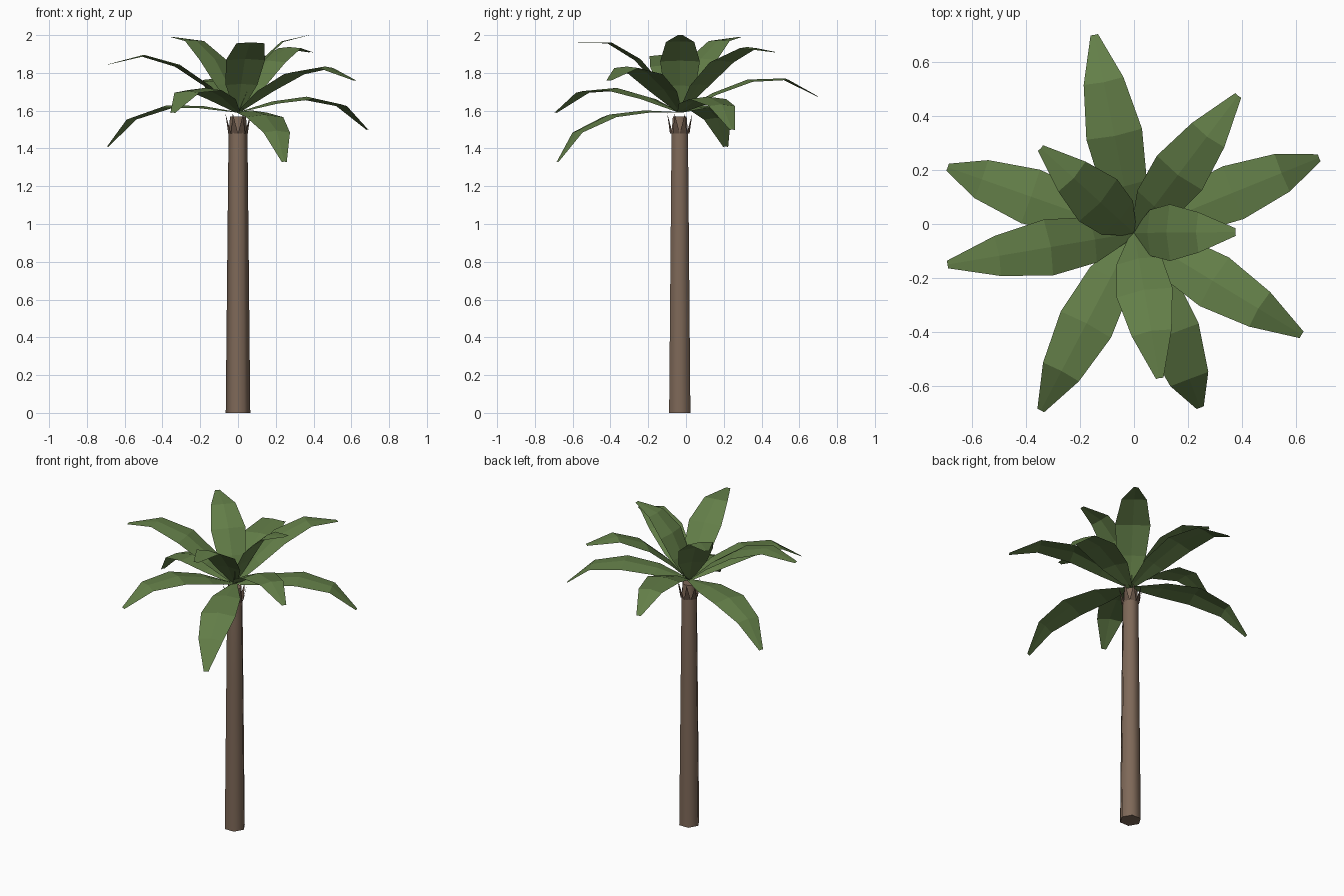
import bpy, bmesh, math
from mathutils import Vector

cube = bpy.data.objects.get("Cube")
if cube:
    bpy.data.objects.remove(cube)

CENTRE_Y = -0.033


def make_material(name, rgb):
    mat = bpy.data.materials.new(name)
    mat.use_nodes = True
    mat.diffuse_color = (*rgb, 1)
    mat.node_tree.nodes["Principled BSDF"].inputs["Base Color"].default_value = (*rgb, 1)
    return mat


leaf_green = make_material("leaf green", (0.125, 0.21, 0.065))
bark_brown = make_material("bark brown", (0.21, 0.14, 0.098))
husk_brown = make_material("husk brown", (0.13, 0.085, 0.06))


def add_object(name, bm, mat):
    mesh = bpy.data.meshes.new(name)
    bm.to_mesh(mesh)
    bm.free()
    mesh.materials.append(mat)
    obj = bpy.data.objects.new(name, mesh)
    bpy.context.collection.objects.link(obj)
    return obj


def polar(radius, angle, z):
    return Vector((radius * math.cos(angle), CENTRE_Y + radius * math.sin(angle), z))


def bridge(bm, rows, closed=False):
    for a, b in zip(rows, rows[1:]):
        n = len(a)
        for i in range(n if closed else n - 1):
            j = (i + 1) % n
            bm.faces.new((a[i], a[j], b[j], b[i]))


# Trunk: tapered six-sided column with smooth sides
bm = bmesh.new()
rings = [[bm.verts.new(polar(r, i * math.tau / 6, z)) for i in range(6)]
         for r, z in ((0.065, 0), (0.06, 0.5), (0.055, 1.0), (0.05, 1.48), (0.042, 1.57))]
bridge(bm, rings, closed=True)
bm.faces.new(reversed(rings[0]))
bm.faces.new(rings[-1])
trunk = add_object("trunk", bm, bark_brown)
bpy.context.view_layer.objects.active = trunk
trunk.select_set(True)
bpy.ops.object.shade_smooth_by_angle(angle=math.radians(65))
trunk.select_set(False)

# Husk: ring of pointed scales flaring out below the crown
bm = bmesh.new()
SCALES = 8
for i in range(SCALES):
    angle = (i + 0.5) * math.tau / SCALES
    half = math.pi / SCALES
    left, right = (bm.verts.new(polar(0.052, angle + s * half, 1.48)) for s in (-1, 1))
    tip = bm.verts.new(polar(0.072, angle, 1.585))
    bm.faces.new((left, right, tip))
add_object("husk_scales", bm, husk_brown)

# Fronds: one arched spine, turned and scaled to end at each tip
BENDS = (0, -9, -28, -58)
HALF_WIDTHS = (0.015, 0.085, 0.105, 0.075, 0.014)
FOLD = 0.13
ROOT = Vector((0, CENTRE_Y, 1.592))

spine = [Vector((0, 0))]
for bend in BENDS:
    a = math.radians(bend)
    spine.append(spine[-1] + 0.25 * Vector((math.cos(a), math.sin(a))))
chord = spine[-1]


def add_frond(name, tip):
    reach = Vector(tip) - ROOT
    flat = Vector((reach.x, reach.y, 0))
    forward = flat.normalized()
    side = Vector((-forward.y, forward.x, 0))
    tilt = math.atan2(reach.z, flat.length) - math.atan2(chord.y, chord.x)
    scale = reach.length / chord.length
    out = forward * math.cos(tilt) + Vector((0, 0, math.sin(tilt)))
    up = Vector((0, 0, math.cos(tilt))) - forward * math.sin(tilt)
    bm = bmesh.new()
    rows = []
    for p, w in zip(spine, HALF_WIDTHS):
        mid = ROOT + (out * p.x + up * p.y) * scale
        drop = up * w * FOLD
        rows.append([bm.verts.new(v) for v in
                     (mid + side * w - drop, mid, mid - side * w - drop)])
    bridge(bm, rows)
    bmesh.ops.recalc_face_normals(bm, faces=bm.faces)
    bm.normal_update()
    if sum((f.normal.dot(up) for f in bm.faces)) < 0:
        bmesh.ops.reverse_faces(bm, faces=bm.faces)
    add_object(name, bm, leaf_green)


TIPS = {
    "frond_back": (-0.147, 0.70, 1.675),
    "frond_back_left": (0.385, 0.475, 1.91),
    "frond_left_low": (0.685, 0.245, 1.50),
    "frond_left_upright": (0.375, -0.03, 2.0),
    "frond_front_left": (0.62, -0.41, 1.76),
    "frond_front_low": (0.245, -0.68, 1.33),
    "frond_front_upright": (0.095, -0.57, 1.96),
    "frond_front_right": (-0.345, -0.69, 1.59),
    "frond_right": (-0.69, -0.15, 1.845),
    "frond_right_low": (-0.69, 0.21, 1.41),
    "frond_back_right_upright": (-0.345, 0.28, 1.99),
}
for name, tip in TIPS.items():
    add_frond(name, tip)
